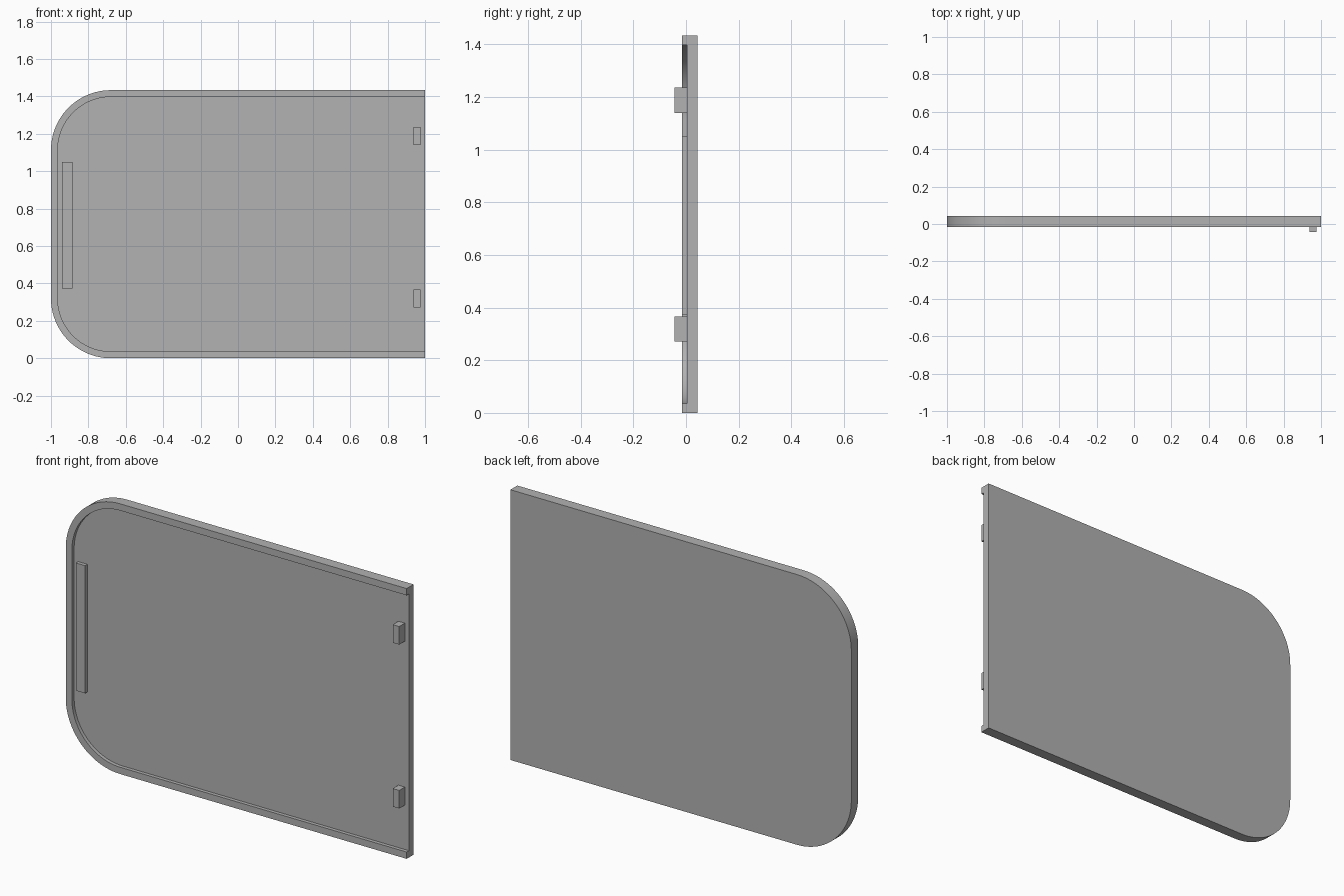
import bpy, bmesh
from math import pi, sin, cos, radians

cube = bpy.data.objects.get("Cube")
if cube:
    bpy.data.objects.remove(cube, do_unlink=True)

HEIGHT, RADIUS, RIM = 1.433, 0.32, 0.036
BACK, FLOOR, RIM_FRONT, PEG_FRONT = 0.043, 0.004, -0.015, -0.043
STEPS = 24

grey = bpy.data.materials.new("plain grey")
grey.use_nodes = True
colour = (0.445, 0.445, 0.445, 1)
grey.diffuse_color = colour
grey.node_tree.nodes["Principled BSDF"].inputs["Base Color"].default_value = colour


def finish(bm, name):
    bmesh.ops.recalc_face_normals(bm, faces=bm.faces)
    mesh = bpy.data.meshes.new(name)
    bm.to_mesh(mesh)
    bm.free()
    mesh.materials.append(grey)
    obj = bpy.data.objects.new(name, mesh)
    bpy.context.collection.objects.link(obj)
    return obj


def outline(inset):
    """Open path: top right, round the two left corners, bottom right."""
    r = RADIUS - inset
    cx = RADIUS - 1
    pts = [(1, HEIGHT - inset)]
    for cz, start in ((HEIGHT - RADIUS, pi / 2), (RADIUS, pi)):
        for i in range(STEPS + 1):
            a = start + pi / 2 * i / STEPS
            pts.append((cx + r * cos(a), cz + r * sin(a)))
    return pts + [(1, inset)]


def box(name, x, y, z):
    bm = bmesh.new()
    bmesh.ops.create_cube(bm, size=1)
    for v in bm.verts:
        v.co = [lim[0] if c < 0 else lim[1] for c, lim in zip(v.co, (x, y, z))]
    return finish(bm, name)


# Panel with a raised rim on three sides, open at the straight edge
bm = bmesh.new()
outer, inner = outline(0), outline(RIM)
rows = [[bm.verts.new((x, y, z)) for x, z in path]
        for path, y in ((outer, BACK), (outer, RIM_FRONT), (inner, RIM_FRONT), (inner, FLOOR))]
for a, b in zip(rows, rows[1:]):
    for i in range(len(a) - 1):
        bm.faces.new((a[i], a[i + 1], b[i + 1], b[i]))
bm.faces.new(rows[0])
bm.faces.new(rows[-1])
bm.faces.new([r[0] for r in rows] + [r[-1] for r in reversed(rows)])
panel = finish(bm, "rimmed_panel")
bpy.ops.object.select_all(action="DESELECT")
panel.select_set(True)
bpy.context.view_layer.objects.active = panel
bpy.ops.object.shade_smooth_by_angle(angle=radians(30))

# Grip strip near the rounded edge
box("grip_strip", (-0.94, -0.886), (RIM_FRONT, FLOOR), (0.373, 1.05))

# Two pegs near the straight edge
for name, low in (("lower_peg", 0.271), ("upper_peg", 1.14)):
    box(name, (0.938, 0.976), (PEG_FRONT, FLOOR), (low, low + 0.096))
